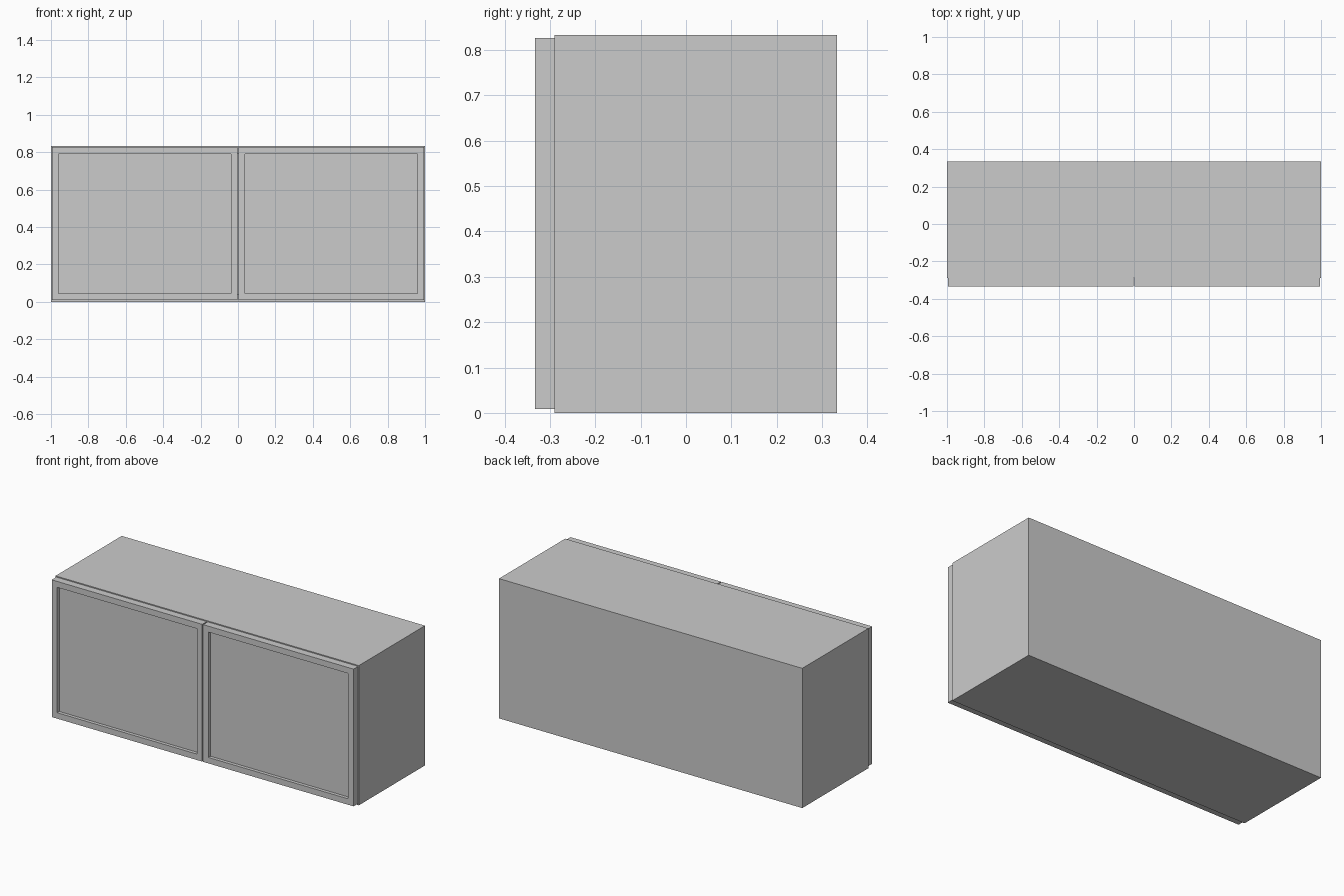
import bpy, bmesh
from mathutils import Vector

if "Cube" in bpy.data.objects:
    bpy.data.objects.remove(bpy.data.objects["Cube"])

W, D0, D1, H = 1.0, -0.29, 0.333, 0.833   # half width, carcass front/back, height
T = 0.04                                  # board thickness
DOOR_FRONT = -0.333


def box_bmesh(lo, hi):
    lo, hi = Vector(lo), Vector(hi)
    bm = bmesh.new()
    bmesh.ops.create_cube(bm, size=1)
    bmesh.ops.scale(bm, vec=hi - lo, verts=bm.verts)
    bmesh.ops.translate(bm, vec=(lo + hi) / 2, verts=bm.verts)
    return bm


def finish(name, bm):
    bmesh.ops.recalc_face_normals(bm, faces=bm.faces)
    mesh = bpy.data.meshes.new(name)
    bm.to_mesh(mesh)
    bm.free()
    obj = bpy.data.objects.new(name, mesh)
    bpy.context.collection.objects.link(obj)
    return obj


def board(name, lo, hi):
    return finish(name, box_bmesh(lo, hi))


def door(name, x0, x1, z0=0.009, z1=0.827, frame=0.05, recess=0.02):
    bm = box_bmesh((x0, DOOR_FRONT, z0), (x1, D0, z1))
    bm.normal_update()
    front = [f for f in bm.faces if f.normal.y < -0.9]
    bmesh.ops.inset_region(bm, faces=front, thickness=frame)
    panel = bmesh.ops.extrude_discrete_faces(bm, faces=front)["faces"]
    bmesh.ops.translate(bm, vec=(0, recess, 0), verts=panel[0].verts)
    return finish(name, bm)


# Carcass: sides, top, bottom and back
board("side_left", (-W, D0, 0), (-W + T, D1, H))
board("side_right", (W - T, D0, 0), (W, D1, H))
board("top_panel", (-W + T, D0, H - T), (W - T, D1, H))
board("bottom_panel", (-W + T, D0, 0), (W - T, D1, T))
board("back_panel", (-W + T, D1 - T, T), (W - T, D1, H - T))

# Pair of framed doors with recessed panels
door("door_left", -0.995, -0.003)
door("door_right", 0.003, 0.995)
